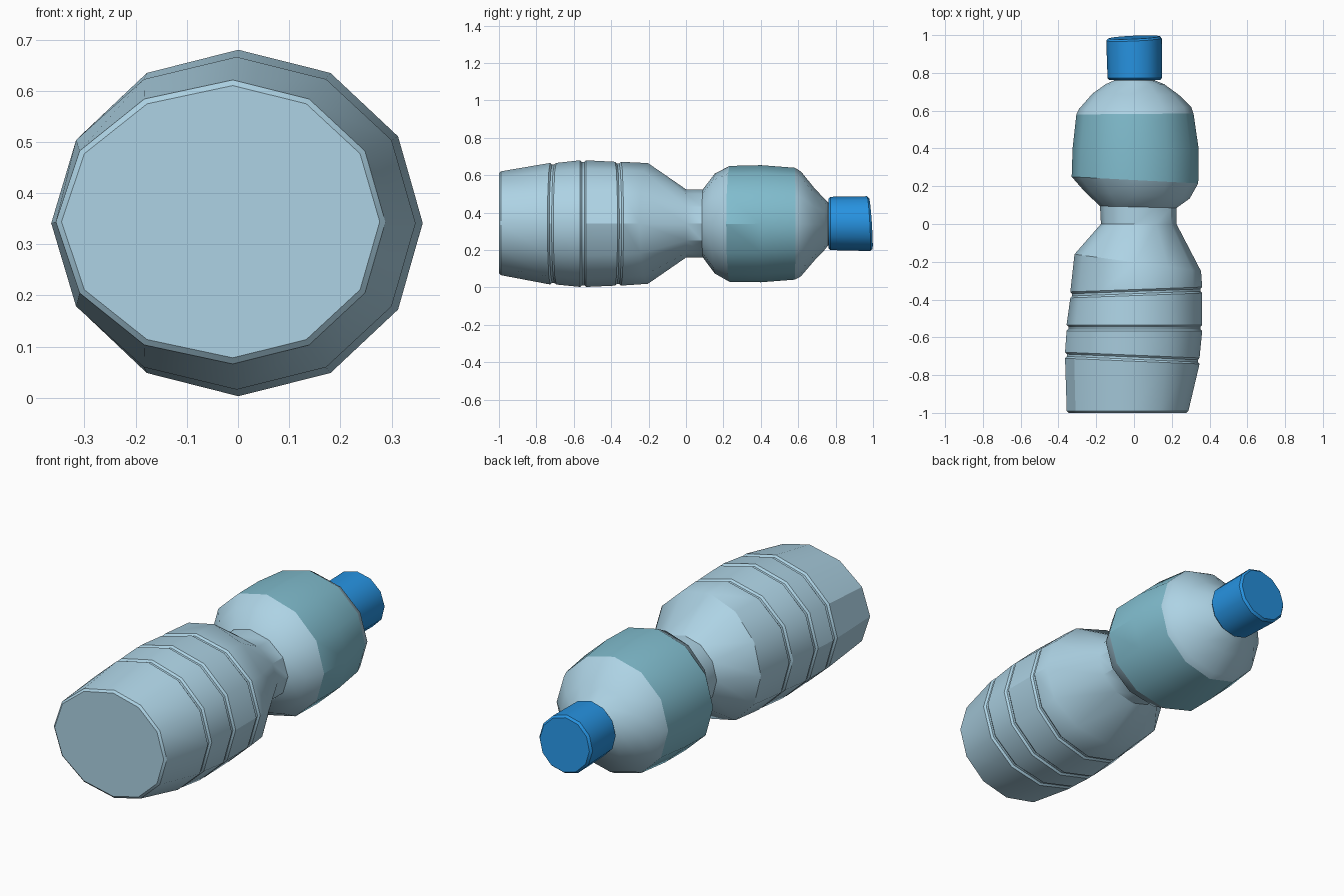
import bpy, bmesh, math

if "Cube" in bpy.data.objects:
    bpy.data.objects.remove(bpy.data.objects["Cube"])

SIDES = 12


def material(name, color):
    m = bpy.data.materials.new(name)
    m.diffuse_color = color
    m.use_nodes = True
    m.node_tree.nodes["Principled BSDF"].inputs["Base Color"].default_value = m.diffuse_color
    return m


def loft(name, rings, mat, cap_start=False, cap_end=False):
    """Skin rings of (y_left, y_right, x_left, x_right, z_low, z_high, y_lean)."""
    bm = bmesh.new()
    loops = []
    for yl, yr, xl, xr, zl, zh, lean in rings:
        cx, cz = 0.15 * (xl + xr), (zl + zh) / 2
        loop = []
        for i in range(SIDES):
            a = math.tau * i / SIDES
            s, c = math.sin(a), math.cos(a)
            x = cx + s * ((xr - cx) if s > 0 else (cx - xl))
            y = yl + (yr - yl) * (x - xl) / (xr - xl) + lean * c
            loop.append(bm.verts.new((x, y, cz + c * (zh - zl) / 2)))
        loops.append(loop)
    for a, b in zip(loops, loops[1:]):
        for i in range(SIDES):
            j = (i + 1) % SIDES
            bm.faces.new((a[i], a[j], b[j], b[i]))
    if cap_start:
        bm.faces.new(loops[0])
    if cap_end:
        bm.faces.new(loops[-1][::-1])
    bmesh.ops.recalc_face_normals(bm, faces=bm.faces)
    # open tubes: make sure the walls face away from the axis
    f = bm.faces[0] if not cap_start else bm.faces[SIDES]
    mid = f.calc_center_median()
    if f.normal.x * mid.x + f.normal.z * (mid.z - 0.34) < 0:
        bmesh.ops.reverse_faces(bm, faces=bm.faces)
    me = bpy.data.meshes.new(name)
    bm.to_mesh(me)
    bm.free()
    ob = bpy.data.objects.new(name, me)
    bpy.context.collection.objects.link(ob)
    me.materials.append(mat)
    bpy.ops.object.select_all(action='DESELECT')
    ob.select_set(True)
    bpy.context.view_layer.objects.active = ob
    bpy.ops.object.shade_smooth_by_angle(angle=math.radians(32))
    return ob


def groove(yl, yr, xl, xr, zl, zh):
    """Narrow dip running around the body."""
    d = 0.009
    return [(yl - .016, yr - .016, xl, xr, zl, zh, 0),
            (yl - .006, yr - .006, xl + d, xr - d, zl + d, zh - d, 0),
            (yl + .006, yr + .006, xl + d, xr - d, zl + d, zh - d, 0),
            (yl + .016, yr + .016, xl, xr, zl, zh, 0)]


plastic = material("plastic", (0.42, 0.65, 0.78, 1))
teal = material("teal_label", (0.22, 0.51, 0.62, 1))
blue = material("blue_cap", (0.02, 0.29, 0.75, 1))

label_low = (0.25, 0.215, -0.33, 0.34, 0.03, 0.65, 0)
label_high = (0.58, 0.585, -0.305, 0.315, 0.042, 0.64, 0)

# lower body with three grooves, shoulder, waist and lower half of the top bulge
lower = [(-1, -1, -0.345, 0.277, 0.078, 0.61, 0),
         (-0.99, -0.99, -0.356, 0.288, 0.066, 0.621, 0)]
lower += groove(-0.695, -0.725, -0.365, 0.347, 0.016, 0.666)
lower += groove(-0.55, -0.55, -0.357, 0.361, 0.003, 0.68)
lower += groove(-0.375, -0.35, -0.337, 0.361, 0.01, 0.672)
lower += [(-0.16, -0.25, -0.315, 0.355, 0.02, 0.665, 0),
          (0.0, 0.0, -0.175, 0.225, 0.16, 0.525, 0),
          (0.095, 0.085, -0.18, 0.225, 0.16, 0.525, 0),
          (0.17, 0.135, -0.26, 0.295, 0.075, 0.608, 0),
          label_low]
loft("lower_body", lower, plastic, cap_start=True)

# coloured label band
loft("label_band", [label_low,
                    (0.4, 0.4, -0.325, 0.342, 0.028, 0.654, 0),
                    label_high], teal)

# upper shoulder and neck
loft("shoulder_and_neck", [label_high,
                           (0.61, 0.62, -0.29, 0.303, 0.06, 0.62, 0),
                           (0.69, 0.685, -0.22, 0.236, 0.145, 0.53, 0),
                           (0.74, 0.74, -0.15, 0.16, 0.2, 0.475, 0),
                           (0.76, 0.76, -0.105, 0.11, 0.225, 0.455, 0),
                           (0.79, 0.79, -0.105, 0.11, 0.225, 0.455, 0)], plastic)

# screw cap with slightly slanted end
loft("cap", [(0.762, 0.762, -0.13, 0.138, 0.21, 0.475, 0),
             (0.772, 0.772, -0.14, 0.147, 0.2, 0.485, 0),
             (0.97, 0.983, -0.147, 0.147, 0.195, 0.488, -0.008),
             (0.982, 0.994, -0.137, 0.137, 0.205, 0.478, -0.009)],
     blue, cap_start=True, cap_end=True)
